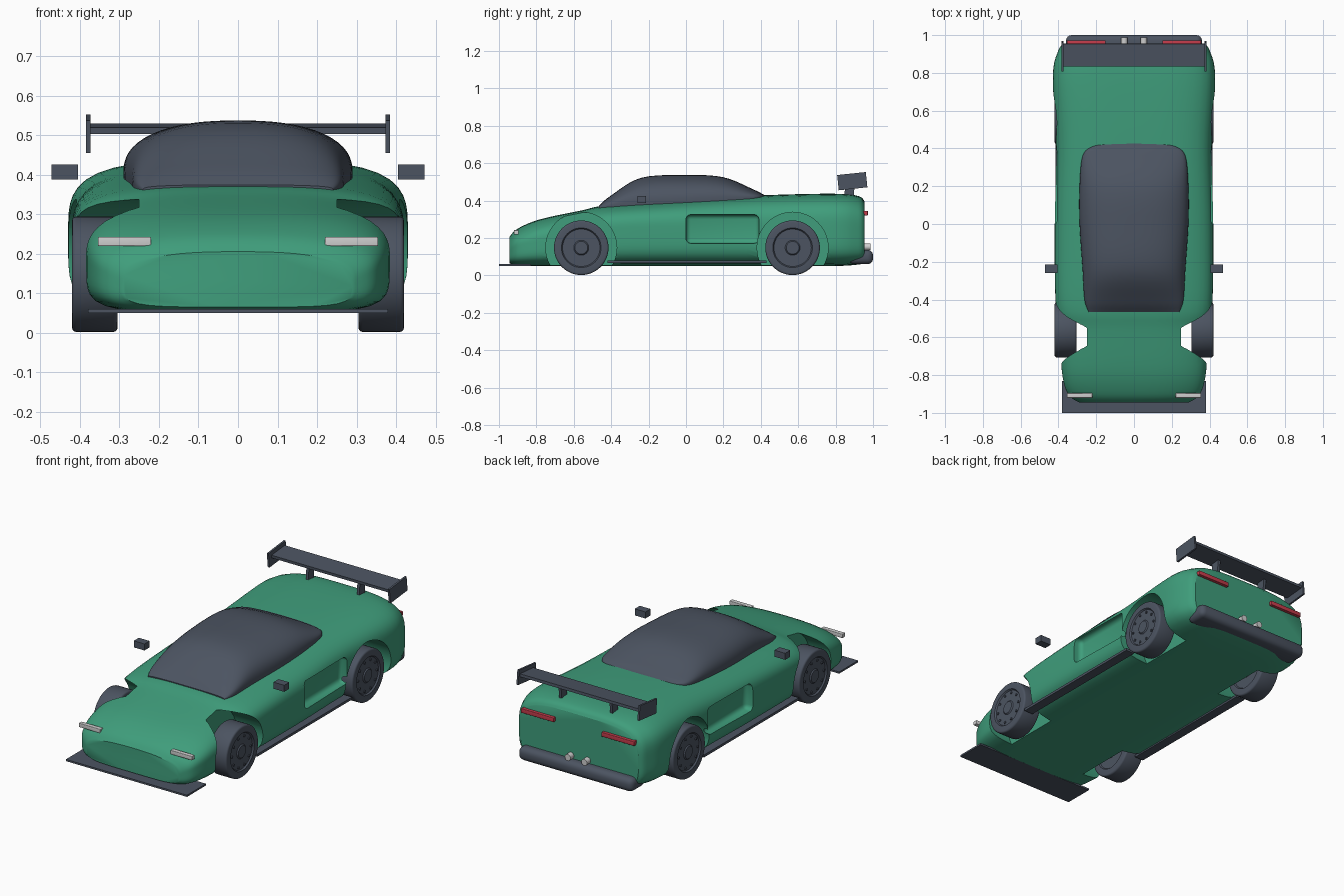
import bpy, bmesh
from math import sin, cos, pi, radians
from mathutils import Vector, Matrix

if "Cube" in bpy.data.objects:
    bpy.data.objects.remove(bpy.data.objects["Cube"], do_unlink=True)


def material(name, rgb):
    m = bpy.data.materials.new(name)
    m.use_nodes = True
    m.diffuse_color = (*rgb, 1)
    m.node_tree.nodes["Principled BSDF"].inputs["Base Color"].default_value = (*rgb, 1)
    return m


GREEN = material("green paint", (0.05, 0.34, 0.2))
DARK = material("dark grey", (0.072, 0.088, 0.12))
PALE = material("pale grey", (0.62, 0.62, 0.62))
RED = material("tail red", (0.55, 0.045, 0.07))


def finish(name, bm, mat, smooth=True):
    bmesh.ops.recalc_face_normals(bm, faces=bm.faces)
    me = bpy.data.meshes.new(name)
    bm.to_mesh(me)
    bm.free()
    me.materials.append(mat)
    ob = bpy.data.objects.new(name, me)
    bpy.context.collection.objects.link(ob)
    if smooth:
        bpy.ops.object.select_all(action='DESELECT')
        ob.select_set(True)
        bpy.context.view_layer.objects.active = ob
        bpy.ops.object.shade_smooth_by_angle(angle=radians(35))
    return ob


def box(name, lo, hi, mat, bevel=0, tilt=0):
    """Box between two corners, optionally rounded and tilted about x."""
    lo, hi = Vector(lo), Vector(hi)
    bm = bmesh.new()
    bmesh.ops.create_cube(bm, size=1)
    bmesh.ops.scale(bm, vec=hi - lo, verts=bm.verts)
    if bevel:
        bmesh.ops.bevel(bm, geom=bm.edges[:], offset=bevel, segments=4,
                        profile=0.5, affect='EDGES')
    bmesh.ops.rotate(bm, matrix=Matrix.Rotation(tilt, 3, 'X'), verts=bm.verts)
    bmesh.ops.translate(bm, vec=(lo + hi) / 2, verts=bm.verts)
    return finish(name, bm, mat, bevel > 0)


def cylinder(name, centre, radius, depth, axis, mat, segments=48, rim=False):
    bm = bmesh.new()
    bmesh.ops.create_cone(bm, cap_ends=True, segments=segments,
                          radius1=radius, radius2=radius, depth=depth)
    if rim:
        # rounded tyre shoulders, then a stepped rim on both faces
        edges = [e for e in bm.edges if abs(e.verts[0].co.z - e.verts[1].co.z) < 1e-5]
        bmesh.ops.bevel(bm, geom=edges, offset=0.01, segments=3, profile=0.5, affect='EDGES')
        caps = [f for f in bm.faces if len(f.verts) > 4]
        for inset, sink in ((0.03, 0), (0.006, -0.008), (0.06, 0), (0.006, 0.006)):
            bmesh.ops.inset_individual(bm, faces=caps, thickness=inset, depth=sink)
    turn = Matrix.Rotation(pi / 2, 3, axis)
    bmesh.ops.rotate(bm, matrix=turn, verts=bm.verts)
    bmesh.ops.translate(bm, vec=centre, verts=bm.verts)
    return finish(name, bm, mat)


def spline(rows, steps):
    """Smooth interpolation through rows of section values."""
    rows = [Vector(r) for r in rows]
    out = []
    for i in range(len(rows) - 1):
        a, b = rows[i], rows[i + 1]
        ta = (b - rows[max(i - 1, 0)]) / 2
        tb = (rows[min(i + 2, len(rows) - 1)] - a) / 2
        for k in range(steps):
            t = k / steps
            out.append(a + t * ta + t * t * (3 * (b - a) - 2 * ta - tb)
                       + t ** 3 * (2 * (a - b) + ta + tb))
    return out + [rows[-1]]


def loft(name, rows, lower, mat, steps=5, count=64):
    """Skin of rounded sections: y, half width, waist z, top z, floor z, squareness."""
    bm = bmesh.new()
    rings = []
    for y, w, waist, top, floor, n in spline(rows, steps):
        ring = []
        for k in range(count):
            a = 2 * pi * k / count
            c, s = cos(a), sin(a)
            e = n if s >= 0 else lower
            r = (abs(c) ** e + abs(s) ** e) ** (-1 / e)
            height = top - waist if s >= 0 else waist - floor
            ring.append(bm.verts.new((w * c * r, y, waist + height * s * r)))
        rings.append(ring)
    for p, q in zip(rings, rings[1:]):
        for k in range(count):
            j = (k + 1) % count
            bm.faces.new((p[k], p[j], q[j], q[k]))
    bm.faces.new(rings[0])
    bm.faces.new(rings[-1])
    return finish(name, bm, mat)


# Body shell
body = loft("body", [
    (-0.945, 0.29, 0.13, 0.205, 0.065, 2.6),
    (-0.90, 0.35, 0.16, 0.25, 0.052, 2.6),
    (-0.78, 0.382, 0.18, 0.30, 0.05, 3),
    (-0.56, 0.39, 0.20, 0.347, 0.05, 3.2),
    (-0.42, 0.415, 0.24, 0.375, 0.05, 3.2),
    (0, 0.42, 0.25, 0.405, 0.05, 3.3),
    (0.40, 0.412, 0.25, 0.428, 0.05, 3.4),
    (0.78, 0.43, 0.25, 0.437, 0.05, 3.6),
    (0.92, 0.40, 0.24, 0.425, 0.058, 3.5),
    (0.955, 0.37, 0.23, 0.395, 0.068, 3.5)], 5, GREEN)

# Wheel wells and side scoops cut from the body
WHEELS = {"front": -0.56, "rear": 0.57}
cutters = []
for s in (1, -1):
    for y in WHEELS.values():
        cutters.append(cylinder("well_cutter", (s * 0.425, y, 0.148), 0.19, 0.35, 'Y', GREEN))
    x1, x2 = sorted((s * 0.37, s * 0.6))
    cutters.append(box("scoop_cutter", (x1, 0, 0.172), (x2, 0.39, 0.325), GREEN, 0.025))
bpy.context.view_layer.objects.active = body
for c in cutters:
    c.hide_render = True
    mod = body.modifiers.new("cut", 'BOOLEAN')
    mod.operation = 'DIFFERENCE'
    mod.solver = 'EXACT'
    mod.object = c
    bpy.ops.object.modifier_apply(modifier=mod.name)
    bpy.data.objects.remove(c, do_unlink=True)
bpy.ops.object.select_all(action='DESELECT')
body.select_set(True)
bpy.ops.object.shade_smooth_by_angle(angle=radians(35))

# Glass cabin
loft("cabin", [
    (-0.465, 0.24, 0.362, 0.374, 0.33, 3),
    (-0.40, 0.262, 0.372, 0.428, 0.33, 2.8),
    (-0.24, 0.272, 0.385, 0.522, 0.34, 2.5),
    (0, 0.288, 0.40, 0.537, 0.35, 2.4),
    (0.20, 0.288, 0.41, 0.525, 0.36, 2.4),
    (0.36, 0.272, 0.418, 0.46, 0.38, 2.5),
    (0.41, 0.22, 0.42, 0.435, 0.39, 2.5),
    (0.425, 0.15, 0.42, 0.429, 0.39, 2.5)], 8, DARK)

# Splitter, rear bumper and wing blade
box("front_splitter", (-0.38, -1, 0.05), (0.38, -0.83, 0.06), DARK)
box("rear_bumper", (-0.36, 0.87, 0.06), (0.36, 1, 0.137), DARK, 0.03)
box("wing_blade", (-0.38, 0.835, 0.508), (0.38, 0.955, 0.524), DARK, 0, radians(5))

# Mirrored parts
for s, side in ((1, "left"), (-1, "right")):
    def pair(name, x, y, z, mat, bevel=0, tilt=0):
        xs = sorted((s * x[0], s * x[1]))
        box(f"{side}_{name}", (xs[0], y[0], z[0]), (xs[1], y[1], z[1]), mat, bevel, tilt)

    for end, y in WHEELS.items():
        cylinder(f"{side}_{end}_wheel", (s * 0.3625, y, 0.148), 0.146, 0.115, 'Y', DARK, 48, True)
        for k in range(10):
            a = 2 * pi * k / 10
            cylinder(f"{side}_{end}_wheel_bolt",
                     (s * 0.412, y + 0.085 * cos(a), 0.148 + 0.085 * sin(a)),
                     0.007, 0.01, 'Y', DARK, 8)
    pair("side_skirt", (0.36, 0.415), (-0.42, 0.43), (0.066, 0.08), DARK)
    pair("mirror", (0.405, 0.472), (-0.26, -0.215), (0.388, 0.425), DARK)
    pair("wing_endplate", (0.374, 0.385), (0.812, 0.966), (0.463, 0.545), DARK, 0, radians(6))
    pair("wing_strut", (0.152, 0.168), (0.85, 0.9), (0.415, 0.512), DARK, 0, radians(-5))
    pair("headlight", (0.22, 0.355), (-0.92, -0.895), (0.219, 0.242), PALE, 0.003)
    pair("tail_light", (0.15, 0.355), (0.94, 0.972), (0.32, 0.345), RED, 0.003)
    cylinder(f"{side}_exhaust", (s * 0.052, 0.962, 0.153), 0.018, 0.05, 'X', PALE, 20)
